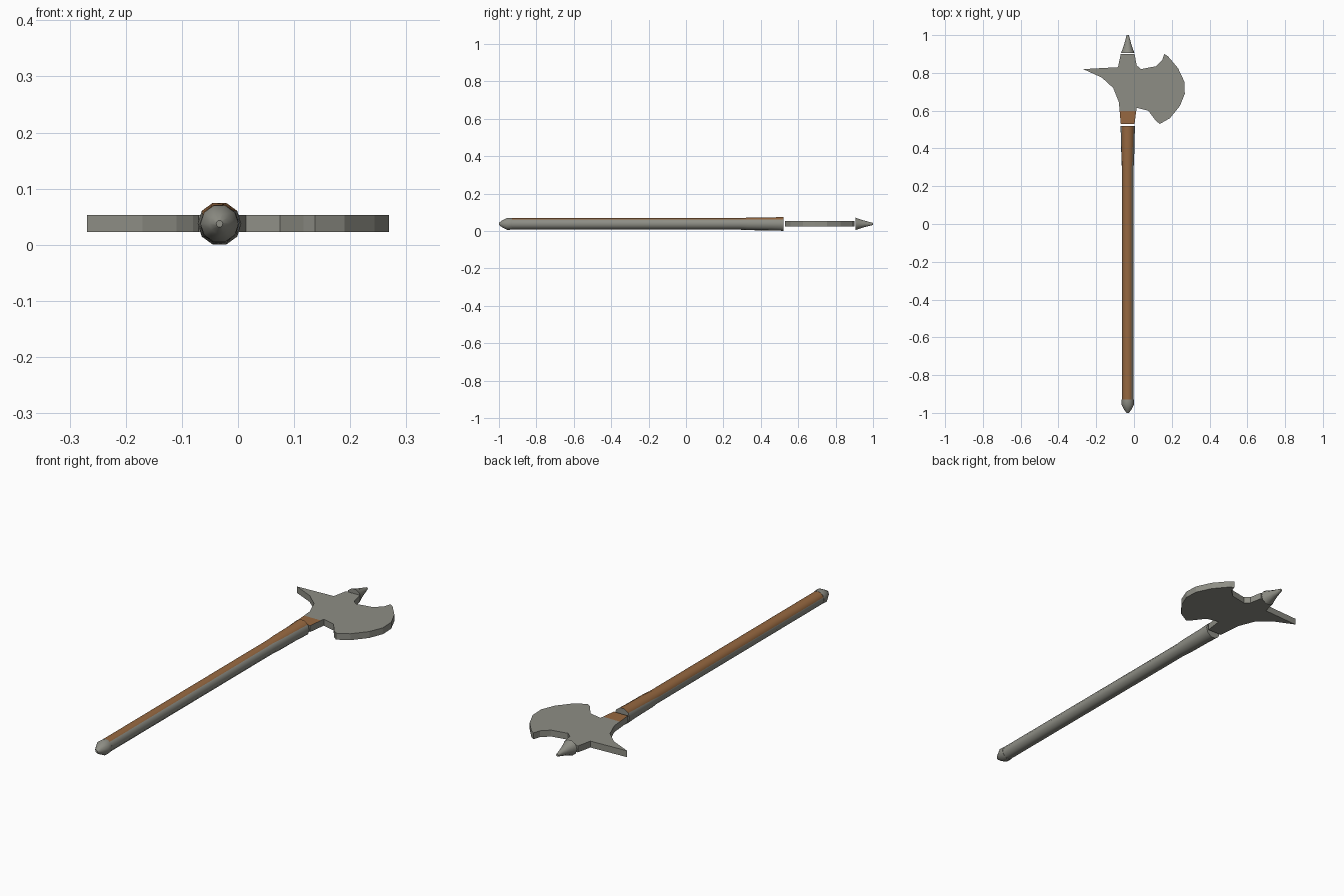
import bpy, bmesh, math

if "Cube" in bpy.data.objects:
    bpy.data.objects.remove(bpy.data.objects["Cube"])

AX, AZ = -0.033, 0.0375      # pole axis
SIDES = 10


def material(name, rgb):
    m = bpy.data.materials.new(name)
    m.diffuse_color = (*rgb, 1)
    m.use_nodes = True
    m.node_tree.nodes["Principled BSDF"].inputs["Base Color"].default_value = m.diffuse_color
    return m


STEEL = material("grey_steel", (0.27, 0.27, 0.235))
WOOD = material("brown_wood", (0.31, 0.14, 0.052))


def finish(bm, name, smooth):
    bmesh.ops.recalc_face_normals(bm, faces=bm.faces[:])
    mesh = bpy.data.meshes.new(name)
    bm.to_mesh(mesh)
    bm.free()
    mesh.materials.append(STEEL)
    mesh.materials.append(WOOD)
    obj = bpy.data.objects.new(name, mesh)
    bpy.context.collection.objects.link(obj)
    if smooth:
        bpy.ops.object.select_all(action='DESELECT')
        obj.select_set(True)
        bpy.context.view_layer.objects.active = obj
        bpy.ops.object.shade_smooth_by_angle(angle=math.radians(40))
    return obj


def turned(name, rings, wood_sides=()):
    """Turned part along y; each ring is (y, radius, twist in degrees)."""
    bm = bmesh.new()
    loops = []
    for y, r, twist in rings:
        loop = []
        for i in range(SIDES):
            a = 2 * math.pi * i / SIDES + math.radians(twist)
            loop.append(bm.verts.new((AX + r * math.cos(a), y, AZ + r * math.sin(a))))
        loops.append(loop)
    for lo, hi in zip(loops, loops[1:]):
        for i in range(SIDES):
            j = (i + 1) % SIDES
            f = bm.faces.new((lo[i], lo[j], hi[j], hi[i]))
            f.material_index = 1 if i in wood_sides else 0
    bm.faces.new(loops[0])
    bm.faces.new(loops[-1])
    return finish(bm, name, True)


# Pole: wooden upper sides, steel underside, thicker twisted socket end
turned("pole", [(-0.93, 0.031, 15), (0.29, 0.031, 15), (0.33, 0.034, 9),
                (0.46, 0.036, 3), (0.52, 0.039, 0)], wood_sides=(1, 2, 3))

# Pointed butt cap
turned("butt_cap", [(-0.93, 0.032, 0), (-0.955, 0.034, 0), (-0.985, 0.018, 0),
                    (-1.0, 0.006, 0)])

# Top spike
turned("top_spike", [(0.905, 0.036, 0), (0.925, 0.028, 0), (0.955, 0.018, 0),
                     (1.0, 0.006, 0)])

# Axe head: flat plate with crescent blade, back beak and neck
OUTLINE = [(-0.269, 0.82), (-0.085, 0.83), (-0.07, 0.9), (0.003, 0.9),
           (0.014, 0.84), (0.037, 0.82), (0.115, 0.835), (0.15, 0.868),
           (0.16, 0.9), (0.18, 0.888), (0.233, 0.825), (0.266, 0.755),
           (0.269, 0.69), (0.243, 0.625), (0.19, 0.56), (0.137, 0.53),
           (0.117, 0.545), (0.075, 0.6), (0.014, 0.615), (0.003, 0.53),
           (-0.07, 0.53), (-0.08, 0.645), (-0.11, 0.72), (-0.17, 0.775)]
bm = bmesh.new()
base = bm.faces.new([bm.verts.new((x, y, 0.023)) for x, y in OUTLINE])
top = bmesh.ops.extrude_face_region(bm, geom=[base], use_keep_orig=True)
for v in top["geom"]:
    if isinstance(v, bmesh.types.BMVert):
        v.co.z = 0.053
# Wooden inlay on the upper face of the neck
bmesh.ops.bisect_plane(bm, geom=bm.verts[:] + bm.edges[:] + bm.faces[:],
                       plane_co=(0, 0.598, 0), plane_no=(0, 1, 0))
for f in bm.faces:
    c = f.calc_center_median()
    if c.z > 0.052 and c.y < 0.598 and c.x < 0.02:
        f.material_index = 1
finish(bm, "axe_head", False)
